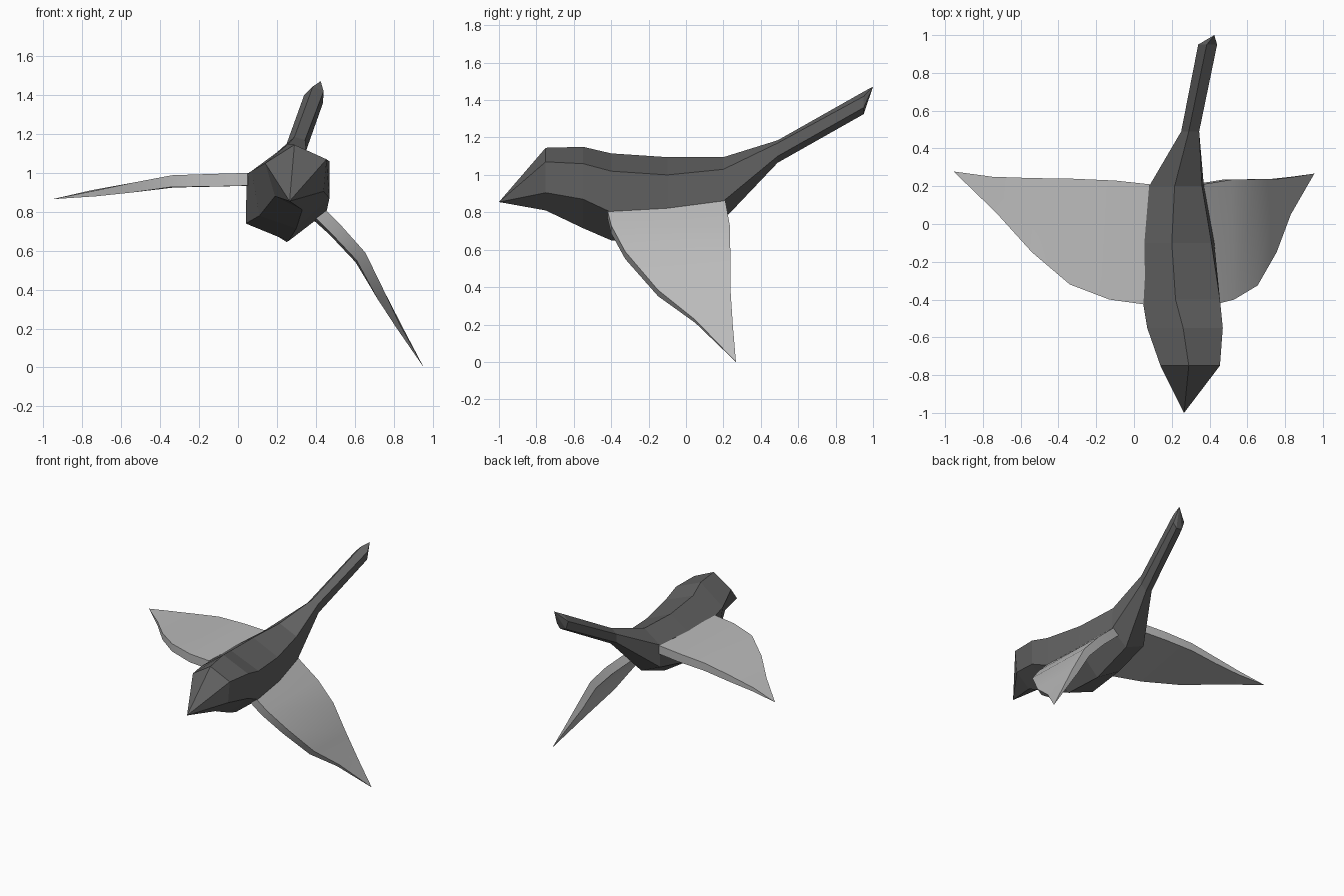
import bpy, bmesh
from mathutils import Vector

if "Cube" in bpy.data.objects:
    bpy.data.objects.remove(bpy.data.objects["Cube"])


def make_mesh(name, rings, start=None, end=None, smooth=False, grey=None):
    """Loft closed rings; close the ends with a point, or a cap where no point is given."""
    bm = bmesh.new()
    loops = [[bm.verts.new(p) for p in ring] for ring in rings]
    n = len(loops[0])
    for a, b in zip(loops, loops[1:]):
        for i in range(n):
            j = (i + 1) % n
            bm.faces.new((a[i], a[j], b[j], b[i]))
    for loop, point in ((loops[0], start), (loops[-1], end)):
        if point is None:
            bm.faces.new(loop)
        else:
            tip = bm.verts.new(point)
            for i in range(n):
                bm.faces.new((loop[i], loop[(i + 1) % n], tip))
    bmesh.ops.recalc_face_normals(bm, faces=bm.faces[:])
    mesh = bpy.data.meshes.new(name)
    bm.to_mesh(mesh)
    bm.free()
    obj = bpy.data.objects.new(name, mesh)
    bpy.context.collection.objects.link(obj)
    if grey is not None:
        mat = bpy.data.materials.new(name + "_grey")
        mat.diffuse_color = (grey, grey, grey, 1)
        mat.use_nodes = True
        mat.node_tree.nodes["Principled BSDF"].inputs["Base Color"].default_value = mat.diffuse_color
        mesh.materials.append(mat)
    if smooth:
        bpy.ops.object.select_all(action='DESELECT')
        obj.select_set(True)
        bpy.context.view_layer.objects.active = obj
        bpy.ops.object.shade_smooth_by_angle(angle=0.6)
    return obj


# Body: six-sided sections (top, upper right, lower right, belly, lower left, upper left)
sections = {
    -0.75: ((.29, 1.145), (.455, 1.07), (.44, .905), (.33, .81), (.19, .88), (.14, 1.05)),
    -0.55: ((.26, 1.15), (.47, 1.06), (.47, .87), (.30, .715), (.11, .78), (.07, 1.01)),
    -0.40: ((.22, 1.115), (.455, 1.02), (.455, .80), (.26, .65), (.04, .74), (.045, .99)),
    -0.10: ((.20, 1.095), (.41, 1.0), (.425, .82), (.25, .645), (.05, .77), (.055, 1.0)),
    0.20: ((.215, 1.095), (.36, 1.03), (.37, .86), (.24, .76), (.08, .83), (.08, 1.0)),
    0.49: ((.29, 1.185), (.345, 1.17), (.345, 1.10), (.30, 1.065), (.25, 1.085), (.25, 1.15)),
    0.95: ((.385, 1.445), (.44, 1.42), (.437, 1.36), (.41, 1.325), (.36, 1.335), (.34, 1.40)),
}
make_mesh("body", [[(x, y, z) for x, z in pts] for y, pts in sections.items()],
          start=(.265, -1, .855), end=(.425, 1.0, 1.472), grey=0.12)


# Wings: front edge, back edge and thickness at each station, tapering to a point
def wing(name, stations, tip, down):
    rings = []
    for front, back, t in stations:
        f, b, d = Vector(front), Vector(back), Vector(down) * t
        rings.append([f, b, b + d, f + d])
    make_mesh(name, rings, end=tip, smooth=True, grey=0.5)


wing("left_wing", [
    ((.05, -.425, 1.0), (.085, .21, 1.0), .065),
    ((-.13, -.40, .995), (-.10, .23, .995), .065),
    ((-.34, -.32, .988), (-.33, .24, .985), .06),
    ((-.54, -.15, .95), (-.54, .243, .95), .05),
    ((-.73, .06, .91), (-.75, .25, .912), .03),
], (-.955, .278, .865), (0, 0, -1))

wing("right_wing", [
    ((.45, -.42, .81), (.365, .21, .865), .065),
    ((.53, -.40, .73), (.52, .235, .725), .065),
    ((.655, -.325, .59), (.65, .237, .58), .06),
    ((.755, -.15, .385), (.755, .238, .385), .05),
    ((.83, .05, .225), (.85, .25, .20), .025),
], (.955, .267, 0), (-.75, 0, -.66))
